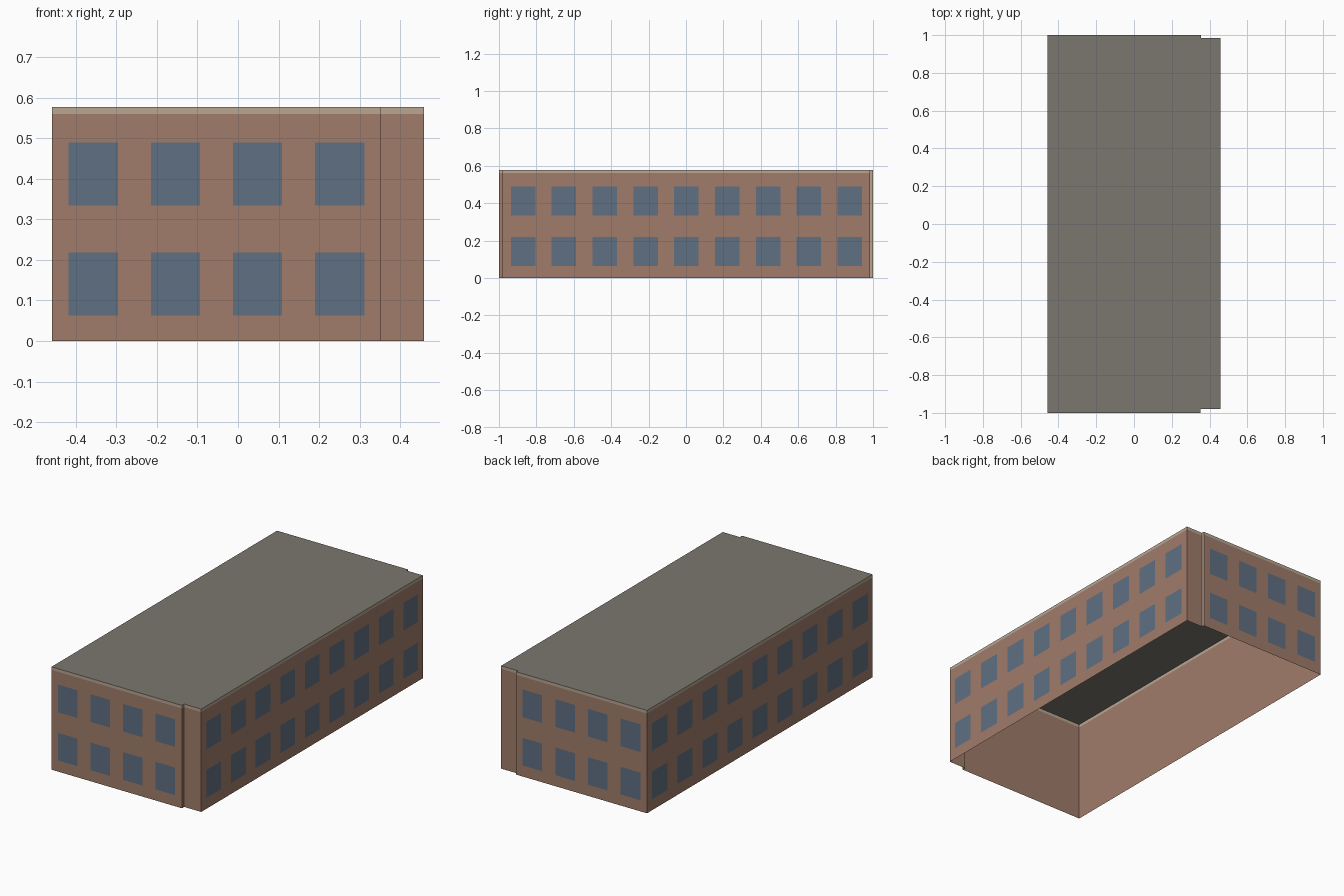
import bpy
import bmesh
from mathutils import Vector

cube = bpy.data.objects.get("Cube")
if cube:
    bpy.data.objects.remove(cube)


def srgb(r, g, b):
    """Convert 0-255 display values to a linear colour."""
    return tuple((c / 255 / 12.92) if c < 11 else ((c / 255 + 0.055) / 1.055) ** 2.4
                 for c in (r, g, b)) + (1.0,)


def make_material(name, colour):
    mat = bpy.data.materials.new(name)
    mat.use_nodes = True
    mat.diffuse_color = colour
    mat.node_tree.nodes["Principled BSDF"].inputs["Base Color"].default_value = colour
    return mat


brick = make_material("brick", srgb(160, 124, 106))
tan = make_material("tan_trim", srgb(184, 166, 146))
grey = make_material("roof_grey", srgb(122, 119, 111))
glass = make_material("window_blue", srgb(96, 112, 130))

# Building outline, anticlockwise, with the number of window columns per wall
HEIGHT, TRIM_Z = 0.577, 0.56
OUTLINE = [
    (-0.458, -1.0, 4), (0.352, -1.0, 0), (0.352, -0.98, 0), (0.458, -0.98, 9),
    (0.458, 0.985, 0), (0.354, 0.985, 0), (0.354, 1.0, 4), (-0.458, 1.0, 9),
]
CORNERS = [Vector((x, y, 0)) for x, y, _ in OUTLINE]
WALLS = [(a, CORNERS[(i + 1) % len(CORNERS)], OUTLINE[i][2])
         for i, a in enumerate(CORNERS)]


def add_quad(bm, a, b, low, high):
    """Upright rectangle between two ground points."""
    points = [(a, low), (b, low), (b, high), (a, high)]
    return bm.faces.new([bm.verts.new((p.x, p.y, z)) for p, z in points])


def finish(name, bm, *materials):
    mesh = bpy.data.meshes.new(name)
    bm.to_mesh(mesh)
    bm.free()
    for mat in materials:
        mesh.materials.append(mat)
    obj = bpy.data.objects.new(name, mesh)
    bpy.context.collection.objects.link(obj)
    return obj


# Wall shell and the trim band along its top, open underneath
for name, low, high, mats in (("brick_walls", 0, TRIM_Z, (brick, tan)),
                              ("trim_band", TRIM_Z, HEIGHT, (tan,))):
    bm = bmesh.new()
    for i, (a, b, _) in enumerate(WALLS):
        face = add_quad(bm, a, b, low, high)
        # The narrow rear return is tan over its full height
        if len(mats) > 1 and i == 5:
            face.material_index = 1
    bmesh.ops.remove_doubles(bm, verts=bm.verts[:], dist=0.0001)
    finish(name, bm, *mats)

# Flat roof
bm = bmesh.new()
bm.faces.new([bm.verts.new((p.x, p.y, HEIGHT)) for p in CORNERS])
finish("roof", bm, grey)

# Two rows of windows, each filling the middle 60% of its bay
bm = bmesh.new()
for a, b, count in WALLS:
    along = b - a
    outward = Vector((along.y, -along.x, 0)).normalized() * 0.0015
    for column in range(count):
        left = a + along * ((column + 0.2) / count) + outward
        right = a + along * ((column + 0.8) / count) + outward
        for sill, head in ((0.063, 0.218), (0.334, 0.489)):
            add_quad(bm, left, right, sill, head)
finish("windows", bm, glass)
